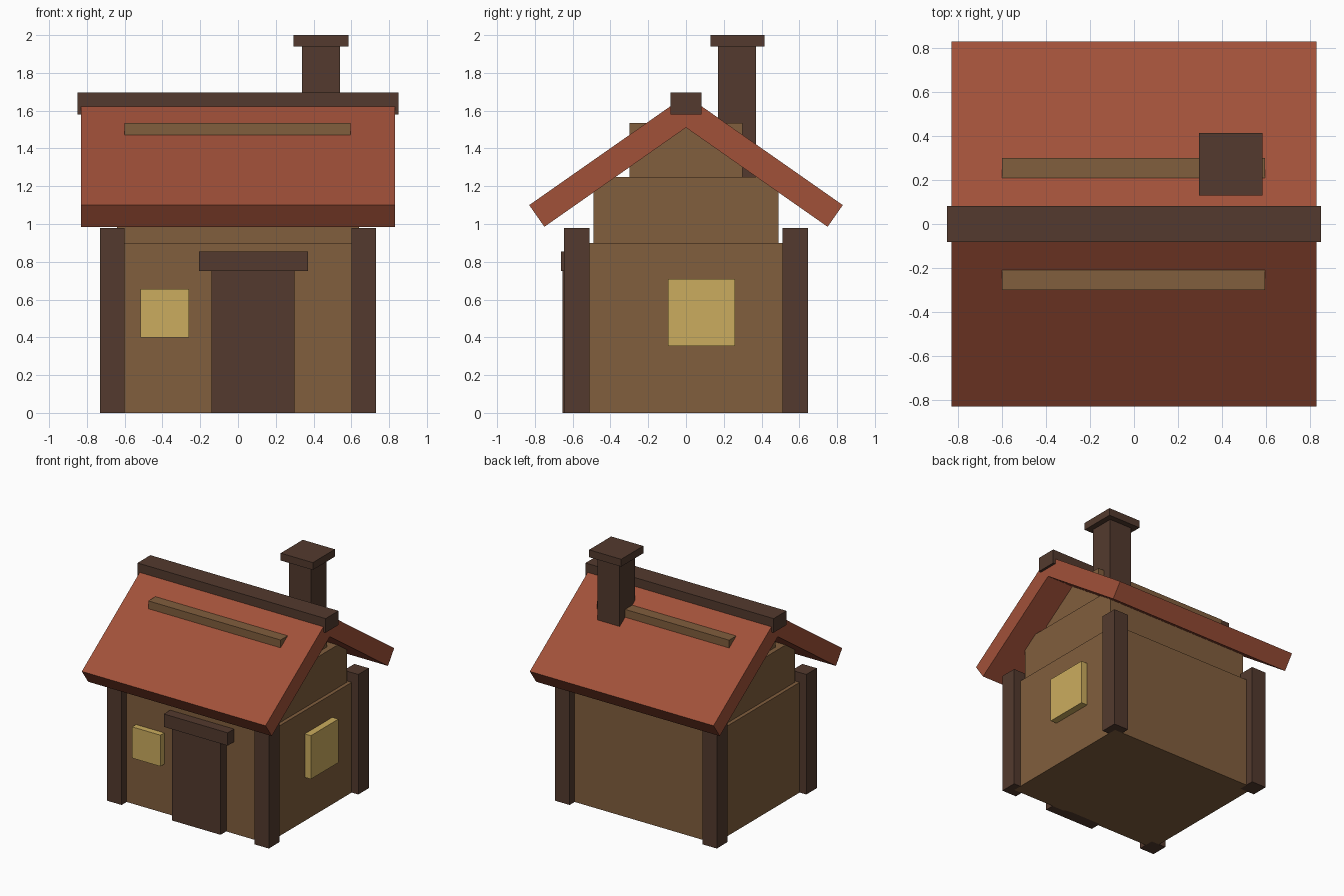
import bpy, bmesh, math

if "Cube" in bpy.data.objects:
    bpy.data.objects.remove(bpy.data.objects["Cube"])


def material(name, rgb):
    m = bpy.data.materials.new(name)
    lin = [((c / 255 + 0.055) / 1.055) ** 2.4 for c in rgb]
    m.diffuse_color = (*lin, 1)
    m.use_nodes = True
    m.node_tree.nodes["Principled BSDF"].inputs["Base Color"].default_value = m.diffuse_color
    return m


PLASTER = material("brown wall", (129, 94, 61))
TIMBER = material("dark timber", (83, 58, 46))
TILE = material("red roof", (161, 81, 57))
GLASS = material("yellow window", (203, 172, 94))


def finish(name, bm, mat):
    bmesh.ops.recalc_face_normals(bm, faces=bm.faces)
    me = bpy.data.meshes.new(name)
    bm.to_mesh(me)
    bm.free()
    me.materials.append(mat)
    ob = bpy.data.objects.new(name, me)
    bpy.context.collection.objects.link(ob)
    return ob


def box(name, x, y, z, mat):
    """Box from (min, max) ranges on each axis."""
    bm = bmesh.new()
    bmesh.ops.create_cube(bm, size=1)
    for v in bm.verts:
        v.co = [r[0] if c < 0 else r[1] for c, r in zip(v.co, (x, y, z))]
    return finish(name, bm, mat)


# Walls and stepped gable (the top step pokes through the roof)
box("walls", (-0.67, 0.67), (-0.58, 0.58), (0, 0.9), PLASTER)
box("lower_gable", (-0.64, 0.64), (-0.49, 0.49), (0.9, 1.25), PLASTER)
box("upper_gable", (-0.6, 0.595), (-0.3, 0.3), (1.25, 1.535), PLASTER)

# Corner posts
for sx, side in ((-1, "left"), (1, "right")):
    for sy, end in ((-1, "front"), (1, "back")):
        box(f"{end}_{side}_post", sorted((sx * 0.6, sx * 0.73)),
            sorted((sy * 0.51, sy * 0.645)), (0, 0.98), TIMBER)

# Roof: chevron profile extruded along x
slope = math.tan(math.radians(35))
eave_y, eave_z, thick = 0.83, 1.10, 0.14
top = eave_z + eave_y * slope
low_y = eave_y - thick * math.sin(math.radians(35))
low_z = eave_z - thick * math.cos(math.radians(35))
under = low_z + low_y * slope
profile = [(-eave_y, eave_z), (0, top), (eave_y, eave_z),
           (low_y, low_z), (0, under), (-low_y, low_z)]
bm = bmesh.new()
rings = [[bm.verts.new((x, y, z)) for y, z in profile] for x in (-0.83, 0.83)]
for i in range(6):
    j = (i + 1) % 6
    bm.faces.new((rings[0][i], rings[0][j], rings[1][j], rings[1][i]))
for r in rings:
    bm.faces.new((r[0], r[1], r[4], r[5]))
    bm.faces.new((r[1], r[2], r[3], r[4]))
finish("roof", bm, TILE)
box("ridge_beam", (-0.85, 0.85), (-0.083, 0.083), (1.58, 1.695), TIMBER)

# Chimney
box("chimney", (0.34, 0.54), (0.17, 0.37), (1.2, 1.94), TIMBER)
box("chimney_cap", (0.295, 0.585), (0.13, 0.415), (1.94, 2.0), TIMBER)

# Door and lintel
box("door", (-0.14, 0.3), (-0.653, -0.56), (0, 0.75), TIMBER)
box("door_lintel", (-0.207, 0.37), (-0.662, -0.56), (0.75, 0.855), TIMBER)

# Windows
box("front_window", (-0.515, -0.26), (-0.63, -0.56), (0.4, 0.655), GLASS)
box("right_window", (0.65, 0.725), (-0.095, 0.26), (0.355, 0.71), GLASS)
